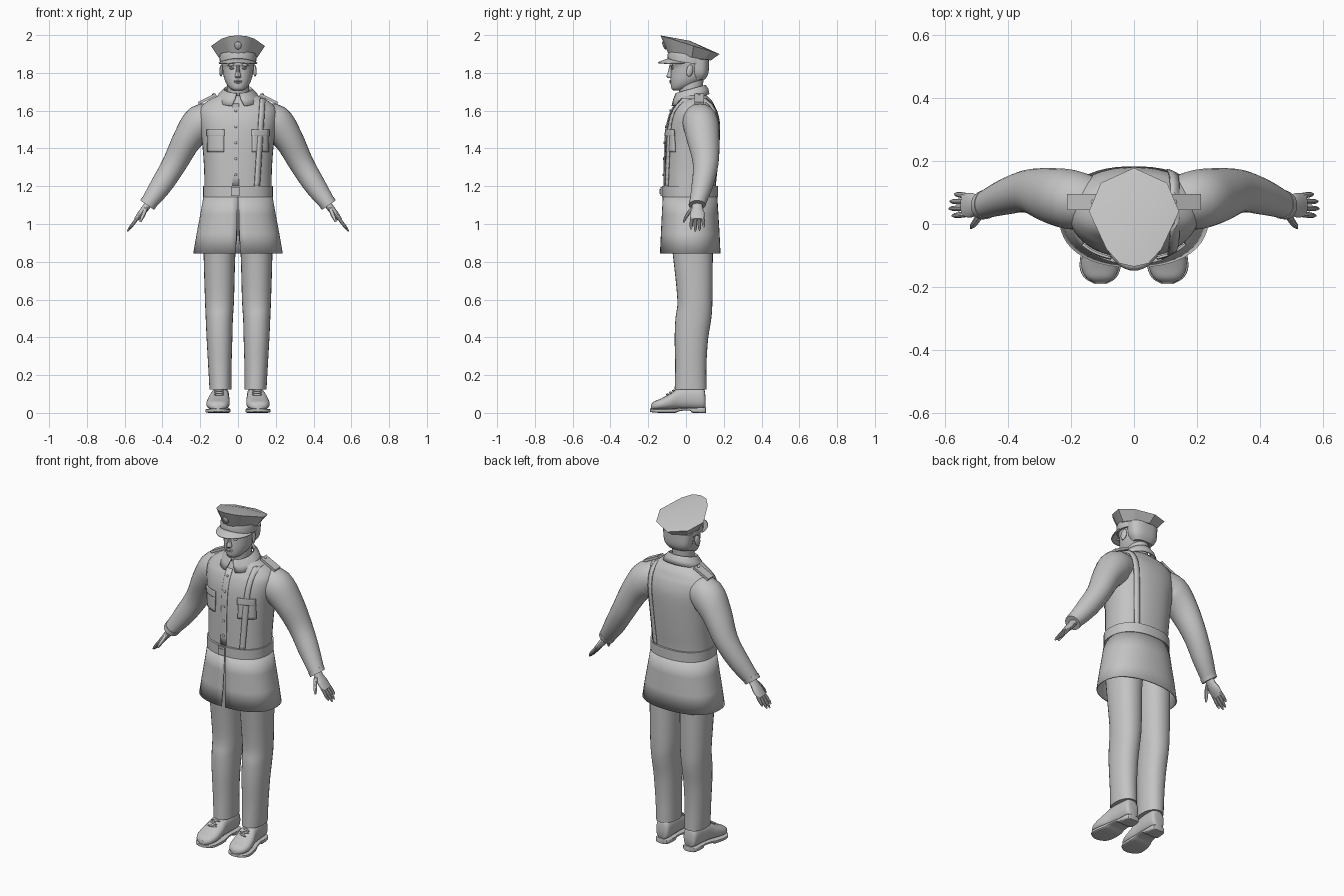
import bpy, bmesh, math
from mathutils import Vector, Matrix

if "Cube" in bpy.data.objects:
    bpy.data.objects.remove(bpy.data.objects["Cube"])

GREY = (0.55, 0.55, 0.55, 1)
mat = bpy.data.materials.new("plain_grey")
mat.use_nodes = True
mat.diffuse_color = GREY
mat.node_tree.nodes["Principled BSDF"].inputs["Base Color"].default_value = GREY
parts = []


def finish(name, bm, mirror=False, thick=0):
    bmesh.ops.recalc_face_normals(bm, faces=bm.faces)
    me = bpy.data.meshes.new(name)
    bm.to_mesh(me)
    bm.free()
    me.materials.append(mat)
    ob = bpy.data.objects.new(name, me)
    bpy.context.collection.objects.link(ob)
    if thick:
        m = ob.modifiers.new("thickness", 'SOLIDIFY')
        m.thickness, m.offset = thick, 0
    if mirror:
        ob.modifiers.new("mirror", 'MIRROR')
    parts.append(ob)
    return ob


def smooth(rows, k=4):
    """Catmull-Rom through rows of numbers."""
    out = []
    for i in range(len(rows) - 1):
        a, b, c, d = (rows[min(max(j, 0), len(rows) - 1)] for j in (i - 1, i, i + 1, i + 2))
        for s in range(k):
            t = s / k
            out.append([q + t * (r - p) / 2 + t * t * (p - 2.5 * q + 2 * r - s4 / 2)
                        + t ** 3 * (1.5 * (q - r) + (s4 - p) / 2)
                        for p, q, r, s4 in zip(a, b, c, d)])
    return out + [list(rows[-1])]


def skin(name, rows, closed=True, caps=True, mirror=False, thick=0):
    """Bridge rows of points into a surface."""
    bm = bmesh.new()
    vs = [[bm.verts.new(p) for p in r] for r in rows]
    n = len(rows[0])
    for a, b in zip(vs, vs[1:]):
        for i in range(n if closed else n - 1):
            j = (i + 1) % n
            bm.faces.new((a[i], a[j], b[j], b[i]))
    if caps and closed:
        bm.faces.new(vs[0])
        bm.faces.new(vs[-1])
    return finish(name, bm, mirror, thick)


def ring(c, u, v, n=28, p=2, gap=0):
    """Superellipse points, starting at -v, with an optional opening there."""
    pts = []
    for i in range(n):
        a = -math.pi / 2 + gap + (2 * math.pi - 2 * gap) * i / ((n - 1) if gap else n)
        x, y = math.cos(a), math.sin(a)
        pts.append(Vector(c) + Vector(u) * math.copysign(abs(x) ** (2 / p), x)
                   + Vector(v) * math.copysign(abs(y) ** (2 / p), y))
    return pts


def level(z, cx, rx, yf, yb, **kw):
    return ring((cx, (yf + yb) / 2, z), (rx, 0, 0), (0, (yb - yf) / 2, 0), **kw)


def limb(path, **kw):
    """Rings square to a path; rows are x, y, z, half thickness, half depth in y."""
    rows = []
    for i, (x, y, z, h, d) in enumerate(path):
        a, b = path[max(i - 1, 0)], path[min(i + 1, len(path) - 1)]
        t = Vector((b[0] - a[0], 0, b[2] - a[2])).normalized()
        rows.append(ring((x, y, z), Vector((-t.z, 0, t.x)) * h, (0, d, 0), **kw))
    return rows


def solid(name, loc, size, rot=(0, 0, 0), box=False, mirror=False):
    bm = bmesh.new()
    r = Matrix.Rotation(rot[2], 4, 'Z') @ Matrix.Rotation(rot[1], 4, 'Y') @ Matrix.Rotation(rot[0], 4, 'X')
    m = Matrix.Translation(loc) @ r @ Matrix.Diagonal((*size, 1))
    if box:
        bmesh.ops.create_cube(bm, size=1, matrix=m)
    else:
        bmesh.ops.create_uvsphere(bm, u_segments=16, v_segments=10, radius=0.5, matrix=m)
    return finish(name, bm, mirror)


# Jacket body
P = 2.3
torso = smooth([(1.14, 0, .178, -.116, .16), (1.2, 0, .178, -.115, .158), (1.3, 0, .18, -.114, .168),
                (1.43, 0, .19, -.11, .178), (1.53, 0, .205, -.1, .18), (1.59, 0, .207, -.082, .168),
                (1.625, 0, .192, -.062, .152), (1.655, 0, .155, -.048, .135), (1.685, 0, .095, -.035, .105)])
skin("jacket_body", [level(*r, p=P, n=40) for r in torso])


def on_torso(x, z, back=False, lift=.004):
    for a, b in zip(torso, torso[1:]):
        if z <= b[0]:
            break
    t = (z - a[0]) / (b[0] - a[0])
    _, _, rx, yf, yb = [p + t * (q - p) for p, q in zip(a, b)]
    k = max(0, 1 - abs(x / rx) ** P) ** (1 / P)
    side = 1 if back else -1
    return Vector((x, (yf + yb) / 2 + side * ((yb - yf) / 2 * k + lift), z))


def patch(name, x0, x1, z0, z1, lift=.004, mirror=False):
    rows = [[on_torso(x0 + (x1 - x0) * i / 6, z0 + (z1 - z0) * j / 8, lift=lift) for i in range(7)]
            for j in range(9)]
    skin(name, rows, closed=False, mirror=mirror, thick=.008)


patch("chest_pocket", .075, .16, 1.38, 1.49, mirror=True)
patch("pocket_flap", .072, .163, 1.465, 1.5, .009, mirror=True)
patch("front_placket", -.03, .006, 1.2, 1.635, .001)
for i in range(5):
    solid("jacket_button", on_torso(-.012, 1.26 + i * .085, lift=.006), (.014, .008, .014))

# Shoulder strap running over the left shoulder, front to back
heights = [1.19 + .47 * i / 16 for i in range(17)]
line = [(z, False) for z in heights] + [(z, True) for z in reversed(heights)]
strap = [[on_torso(.1 + .03 * (z - 1.19) / .47 + dx, z, bk, .006) for dx in (-.014, 0, .014)] for z, bk in line]
skin("shoulder_strap", strap, closed=False, thick=.008)

# Collar, epaulettes, belt
skin("collar", [ring((0, .025, 1.7), (.066, 0, 0), (0, .075, .022), gap=.06),
                ring((0, .025, 1.712), (.075, 0, 0), (0, .08, .022), gap=.08),
                ring((0, .025, 1.685), (.1, 0, 0), (0, .092, .028), gap=.16),
                ring((0, .022, 1.655), (.114, 0, 0), (0, .1, .032), gap=.3)], closed=False, thick=.006)
solid("epaulette", (.163, .07, 1.662), (.105, .05, .014), (0, .46, 0), box=True, mirror=True)
solid("epaulette_button", (.13, .07, 1.687), (.014, .014, .01), (0, .46, 0), mirror=True)
skin("belt", [level(z, 0, .184 - e, -.127 + e, .17 - e, p=P, n=40)
              for z, e in ((1.143, .01), (1.143, 0), (1.2, 0), (1.2, .01))])
solid("belt_buckle", (-.015, -.128, 1.172), (.045, .014, .05), box=True)
solid("buckle_plate", (-.015, -.132, 1.172), (.025, .014, .028), box=True)

# Flared jacket skirt with an open front slit
skin("jacket_skirt", [level(z, 0, rx, yf, yb, p=P, n=48, gap=g) for z, rx, yf, yb, g in (
    (1.145, .18, -.12, .163, .01), (1.05, .197, -.125, .169, .012),
    (.95, .216, -.13, .175, .02), (.845, .234, -.135, .18, .035))], closed=False, thick=.006)

# Sleeves
arm = smooth([(.12, .07, 1.55, .085, .08), (.195, .077, 1.535, .098, .095), (.268, .09, 1.448, .078, .087),
              (.337, .104, 1.318, .065, .068), (.41, .086, 1.2, .057, .057), (.478, .06, 1.105, .042, .043)])
skin("sleeve", limb(arm), mirror=True)
skin("sleeve_cuff", limb([(.468, .063, 1.119, .046, .047), (.481, .059, 1.1, .044, .045)]), mirror=True)

# Hands
palm = smooth([(.465, .06, 1.12, .02, .026), (.492, .06, 1.082, .019, .03), (.515, .06, 1.053, .017, .039),
               (.542, .06, 1.022, .011, .037)], 3)
skin("palm", limb(palm, n=16), mirror=True)
for i, reach in enumerate((.043, .052, .049, .036)):
    y = .031 + .0195 * i
    finger = [(.53 + reach * t, y + (y - .06) * t * .15, 1.034 - 1.3 * reach * t, r, r)
              for t, r in ((0, .009), (.5, .0095), (.9, .0075), (1.08, .003))]
    skin("finger", limb(finger, n=10), mirror=True)
thumb = smooth([(.486, .04, 1.088, .012, .016), (.497, .015, 1.06, .012, .012),
                (.51, -.003, 1.03, .010, .009), (.517, -.012, 1.01, .004, .004)], 3)
skin("thumb", limb(thumb, n=10), mirror=True)

# Trousers
leg = smooth([(1.12, .08, .078, -.09, .13), (.95, .091, .088, -.085, .145), (.84, .098, .084, -.07, .142),
              (.6, .098, .077, -.046, .14), (.5, .099, .072, -.056, .134), (.39, .098, .068, -.06, .117),
              (.25, .096, .062, -.057, .108), (.125, .093, .058, -.06, .109)])
skin("trouser_leg", [level(*r, p=2.2) for r in leg], mirror=True)


# Shoes: rows are y, centre x, half width, bottom, top
def along(rows, p):
    return [ring((cx, y, (b + t) / 2), (w, 0, 0), (0, 0, (t - b) / 2), n=24, p=p) for y, cx, w, b, t in rows]


upper = smooth([(.103, .09, .025, .03, .09), (.09, .09, .041, .02, .135), (.03, .092, .046, .02, .14),
                (-.035, .097, .05, .02, .132), (-.085, .103, .059, .018, .1), (-.135, .107, .06, .016, .075),
                (-.17, .107, .045, .016, .06), (-.186, .106, .018, .02, .042)])
skin("shoe_upper", along(upper, 2.4), mirror=True)
sole = smooth([(.107, .09, .022, 0, .03), (.095, .09, .042, 0, .03), (.035, .091, .047, 0, .028),
               (.02, .092, .047, .012, .028), (-.03, .097, .053, .01, .026), (-.06, .1, .06, 0, .024),
               (-.13, .107, .066, 0, .022), (-.17, .107, .051, .002, .022), (-.19, .106, .018, .006, .022)], 3)
skin("shoe_sole", along(sole, 5), mirror=True)
for i in range(4):
    solid("shoe_lace", (.1, -.05 - .016 * i, .127 - .01 * i), (.055, .009, .012),
          (0, 0, .25 * (-1) ** i), mirror=True)

# Neck and head
skin("neck", [level(z, 0, .058, yf, yb) for z, yf, yb in ((1.64, -.03, .09), (1.72, -.04, .088), (1.78, -.045, .095))])
head = smooth([(1.708, 0, .026, -.068, -.01), (1.718, 0, .042, -.077, .015), (1.74, 0, .06, -.081, .06),
               (1.77, 0, .073, -.082, .098), (1.805, 0, .08, -.08, .113), (1.83, 0, .083, -.079, .116),
               (1.85, 0, .085, -.085, .116), (1.9, 0, .084, -.078, .112)])
skin("head", [level(*r, p=2.1, n=32) for r in head])
hair = smooth([(1.765, 0, .06, .03, .101), (1.8, 0, .082, .022, .119), (1.87, 0, .09, .015, .122)])
skin("hair", [level(*r, p=2.6) for r in hair])
nose = [(1.84, 0, .008, -.088, -.06), (1.805, 0, .011, -.095, -.06), (1.782, 0, .017, -.104, -.06),
        (1.773, 0, .013, -.095, -.06)]
skin("nose", [level(*r, n=12) for r in smooth(nose, 3)])
solid("brow", (.034, -.076, 1.842), (.045, .02, .014), (0, .12, -.3), mirror=True)
solid("eye", (.033, -.071, 1.824), (.026, .02, .012), mirror=True)
solid("upper_lip", (0, -.082, 1.757), (.044, .016, .009))
solid("lower_lip", (0, -.081, 1.749), (.036, .016, .009))
solid("ear", (.089, .02, 1.812), (.018, .036, .064), (-.2, 0, .3), mirror=True)

# Cap: faceted crown, band, visor, badge
half = [(.045, -.125), (.087, -.08), (.143, .04), (.105, .13)]
rim = [(0, -.135)] + half + [(0, .178)] + [(-x, y) for x, y in reversed(half)]
top = [Vector((x, y, 1.955 - .32 * y if y < .05 else 1.96 - .34 * y)) for x, y in rim]
low = [Vector((x * .72, .01 + (y - .01) * .72, 1.887 - .12 * y)) for x, y in rim]
bm = bmesh.new()
rings = [[bm.verts.new(p) for p in r] for r in (low, top)]
apex = bm.verts.new((0, .02, 1.97))
for i in range(len(rim)):
    j = (i + 1) % len(rim)
    bm.faces.new((rings[0][i], rings[0][j], rings[1][j], rings[1][i]))
    bm.faces.new((rings[1][i], rings[1][j], apex))
bm.faces.new(rings[0])
finish("cap_crown", bm)
skin("cap_band", [ring((0, .012, z), (rx, 0, 0), (0, ry, -.012), n=32) for z, rx, ry in
                  ((1.852, .096, .108), (1.885, .098, .11), (1.9, .094, .105))])
rows = []
for k in range(5):
    t = k / 4
    rows.append([Vector((.097 * math.sin(a) * (1 + .06 * t), .012 - .107 * math.cos(a) - .052 * t * math.cos(a),
                         1.874 - .02 * t * math.cos(a) - .02 * math.sin(a) ** 2))
                 for a in (math.radians(-80 + 8 * i) for i in range(21))])
skin("cap_visor", rows, closed=False, thick=.006)
solid("cap_badge", (0, -.116, 1.945), (.036, .014, .044), (.4, 0, 0))

# Smooth shading that keeps hard edges
bpy.ops.object.select_all(action='DESELECT')
for ob in parts:
    ob.select_set(True)
bpy.context.view_layer.objects.active = parts[0]
bpy.ops.object.shade_smooth_by_angle(angle=math.radians(32))
